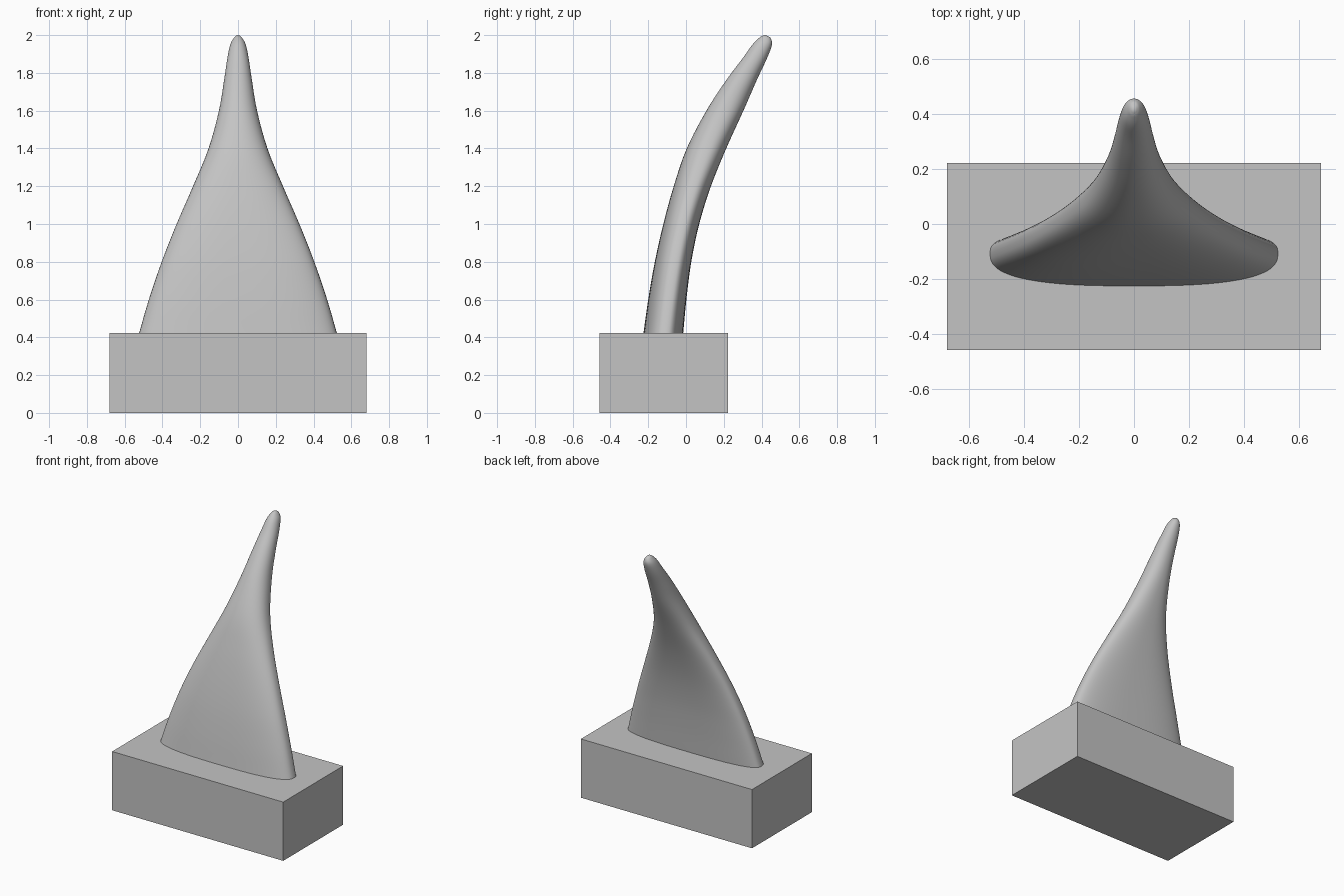
import bpy, bmesh, math

if "Cube" in bpy.data.objects:
    bpy.data.objects.remove(bpy.data.objects["Cube"])

grey = bpy.data.materials.new("plain grey")
grey.diffuse_color = (0.55, 0.55, 0.55, 1)
grey.use_nodes = True
grey.node_tree.nodes["Principled BSDF"].inputs["Base Color"].default_value = grey.diffuse_color


def finish(name, bm):
    bmesh.ops.recalc_face_normals(bm, faces=bm.faces)
    mesh = bpy.data.meshes.new(name)
    bm.to_mesh(mesh)
    bm.free()
    mesh.materials.append(grey)
    obj = bpy.data.objects.new(name, mesh)
    bpy.context.collection.objects.link(obj)
    return obj


# Rectangular base block
bm = bmesh.new()
bmesh.ops.create_cube(bm, size=1)
for v in bm.verts:
    v.co = (v.co.x * 1.36, v.co.y * 0.68 - 0.118, (v.co.z + 0.5) * 0.422)
finish("base_block", bm)

# Horn stations: height, half width, front y, back y
stations = [
    (0.41, 0.527, -0.227, -0.016), (0.60, 0.472, -0.20, 0.002),
    (0.80, 0.404, -0.165, 0.028), (1.00, 0.325, -0.12, 0.070),
    (1.20, 0.238, -0.065, 0.132), (1.40, 0.156, 0.004, 0.213),
    (1.60, 0.101, 0.108, 0.304), (1.76, 0.074, 0.212, 0.374),
    (1.88, 0.056, 0.302, 0.430), (1.95, 0.041, 0.352, 0.455),
    (1.985, 0.022, 0.387, 0.447), (1.997, 0.009, 0.406, 0.428),
]


def spline(p0, p1, p2, p3, t):
    return [0.5 * (2 * b + (c - a) * t + (2 * a - 5 * b + 4 * c - d) * t * t
                   + (3 * b - a - 3 * c + d) * t ** 3)
            for a, b, c, d in zip(p0, p1, p2, p3)]


# Smooth rows between the stations
first = [2 * a - b for a, b in zip(stations[0], stations[1])]
last = [2 * a - b for a, b in zip(stations[-1], stations[-2])]
pts = [first] + stations + [last]
rows = [spline(*pts[i:i + 4], k / 5) for i in range(len(pts) - 3) for k in range(5)]
rows.append(stations[-1])


# Rounded, flattened cross-sections
def power(value, exponent):
    return math.copysign(abs(value) ** exponent, value)


SIDES = 72
bm = bmesh.new()
rings = []
for z, half, front, back in rows:
    mix = min(max((z - 0.8) / 0.9, 0), 1)
    e = 2 / (2.7 - 0.6 * mix)
    mid = front + (back - front) * (0.57 - 0.07 * mix)
    ring = []
    for k in range(SIDES):
        a = 2 * math.pi * k / SIDES
        s = math.sin(a)
        depth = back - mid if s > 0 else mid - front
        ring.append(bm.verts.new((half * power(math.cos(a), e),
                                  mid + depth * power(s, e), z)))
    rings.append(ring)
for low, high in zip(rings, rings[1:]):
    for k in range(SIDES):
        n = (k + 1) % SIDES
        bm.faces.new((low[k], low[n], high[n], high[k]))
bm.faces.new(rings[0])

# Rounded tip
tip = bm.verts.new((0, 0.417, 2.0))
for k in range(SIDES):
    bm.faces.new((rings[-1][k], rings[-1][(k + 1) % SIDES], tip))
horn = finish("curved_horn", bm)

bpy.context.view_layer.objects.active = horn
horn.select_set(True)
bpy.ops.object.shade_smooth_by_angle(angle=math.radians(50))
